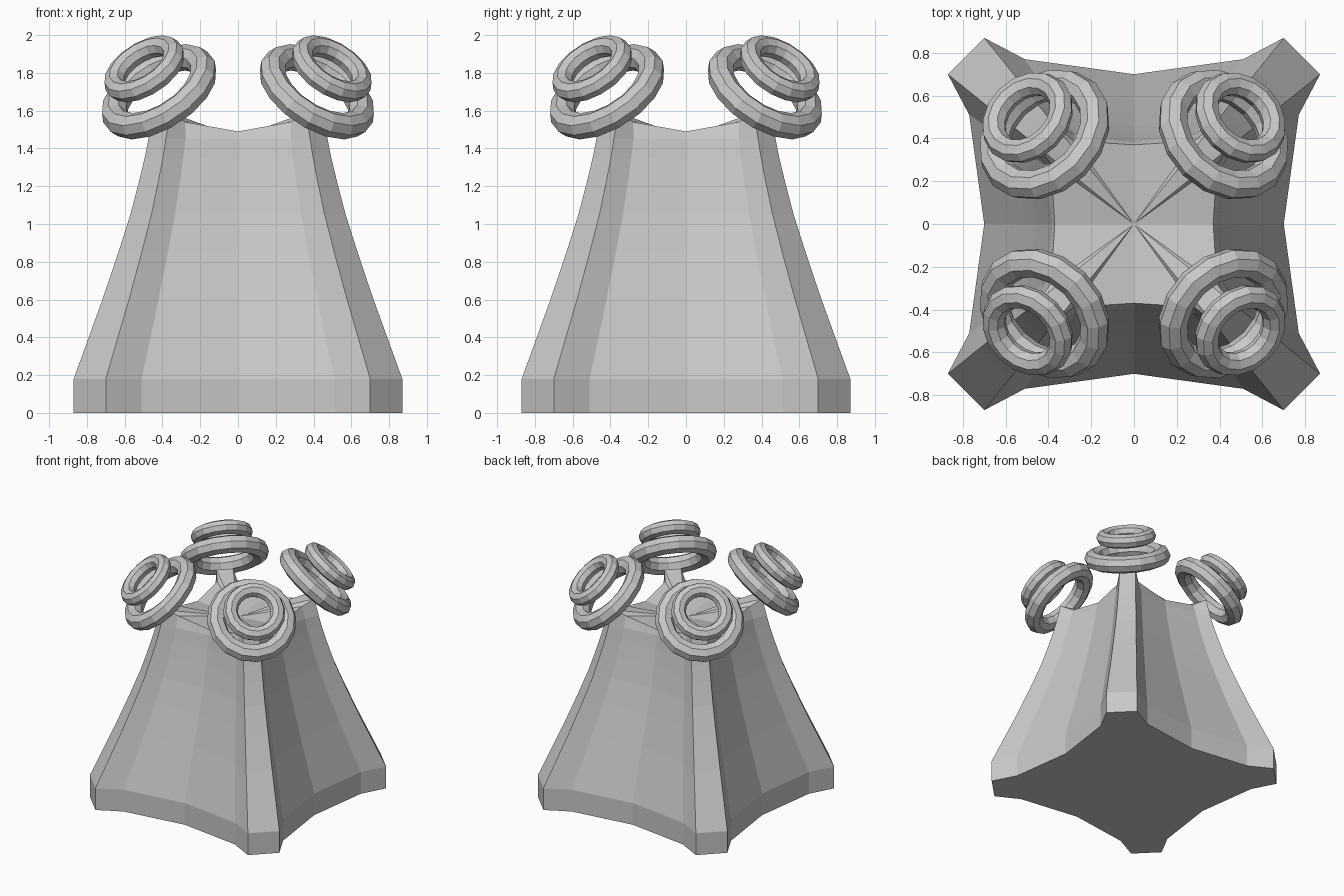
import bpy, bmesh, math
from mathutils import Vector

if "Cube" in bpy.data.objects:
    bpy.data.objects.remove(bpy.data.objects["Cube"])

stone = bpy.data.materials.new("grey_stone")
stone.diffuse_color = (0.58, 0.58, 0.58, 1)
stone.use_nodes = True
stone.node_tree.nodes["Principled BSDF"].inputs["Base Color"].default_value = stone.diffuse_color


def make_object(name, bm):
    bmesh.ops.recalc_face_normals(bm, faces=bm.faces[:])
    mesh = bpy.data.meshes.new(name)
    bm.to_mesh(mesh)
    bm.free()
    mesh.materials.append(stone)
    obj = bpy.data.objects.new(name, mesh)
    bpy.context.collection.objects.link(obj)


def rotate_quarter(p, n):
    x, y = p
    for _ in range(n):
        x, y = -y, x
    return x, y


# Flared pedestal: one quarter of the outline (side middle, flute, buttress, flute)
def outline(quarter):
    return [rotate_quarter(p, n) for n in range(4) for p in quarter]


base = outline([(0.70, 0), (0.77, 0.51), (0.87, 0.70), (0.70, 0.87), (0.51, 0.77)])
rim = outline([(0.37, 0), (0.388, 0.28), (0.45, 0.36), (0.36, 0.45), (0.28, 0.388)])
rim_heights = [1.49, 1.54, 1.59, 1.59, 1.54]
levels = [(0, 1), (0.18, 1), (0.60, 0.825), (0.85, 0.728), (1.05, 0.655),
          (1.22, 0.604), (1.35, 0.568), (1.45, 0.545)]

bm = bmesh.new()
rings = [[bm.verts.new((x * s, y * s, z)) for x, y in base] for z, s in levels]
rings.append([bm.verts.new((x, y, rim_heights[i % 5])) for i, (x, y) in enumerate(rim)])
count = len(base)
for low, high in zip(rings, rings[1:]):
    for i in range(count):
        j = (i + 1) % count
        bm.faces.new((low[i], low[j], high[j], high[i]))
bm.faces.new(rings[0][::-1])
# Shallow fanned top
centre = bm.verts.new((0, 0, 1.46))
for i in range(count):
    bm.faces.new((rings[-1][i], rings[-1][(i + 1) % count], centre))
make_object("flared_pedestal", bm)


# Tilted rings floating above each buttress
def torus(name, centre, axis, major, minor, segments=16, sides=8):
    bm = bmesh.new()
    turn = Vector((0, 0, 1)).rotation_difference(axis)
    loops = []
    for i in range(segments):
        a = 2 * math.pi * i / segments
        loop = []
        for k in range(sides):
            b = 2 * math.pi * k / sides
            r = major + minor * math.cos(b)
            p = Vector((r * math.cos(a), r * math.sin(a), minor * math.sin(b)))
            loop.append(bm.verts.new(centre + turn @ p))
        loops.append(loop)
    for i in range(segments):
        a, b = loops[i], loops[(i + 1) % segments]
        for k in range(sides):
            m = (k + 1) % sides
            bm.faces.new((a[k], b[k], b[m], a[m]))
    make_object(name, bm)


tilt = math.radians(42.5)
for sx, side in ((-1, "left"), (1, "right")):
    for sy, end in ((-1, "front"), (1, "back")):
        side_part = math.sin(tilt) / math.sqrt(2)
        axis = Vector((sx * side_part, sy * side_part, math.cos(tilt)))
        middle = Vector((sx * 0.418, sy * 0.418, 1.70))
        torus(f"large_ring_{end}_{side}", middle, axis, 0.27, 0.07)
        torus(f"small_ring_{end}_{side}", middle + axis * 0.165, axis, 0.18, 0.056)
